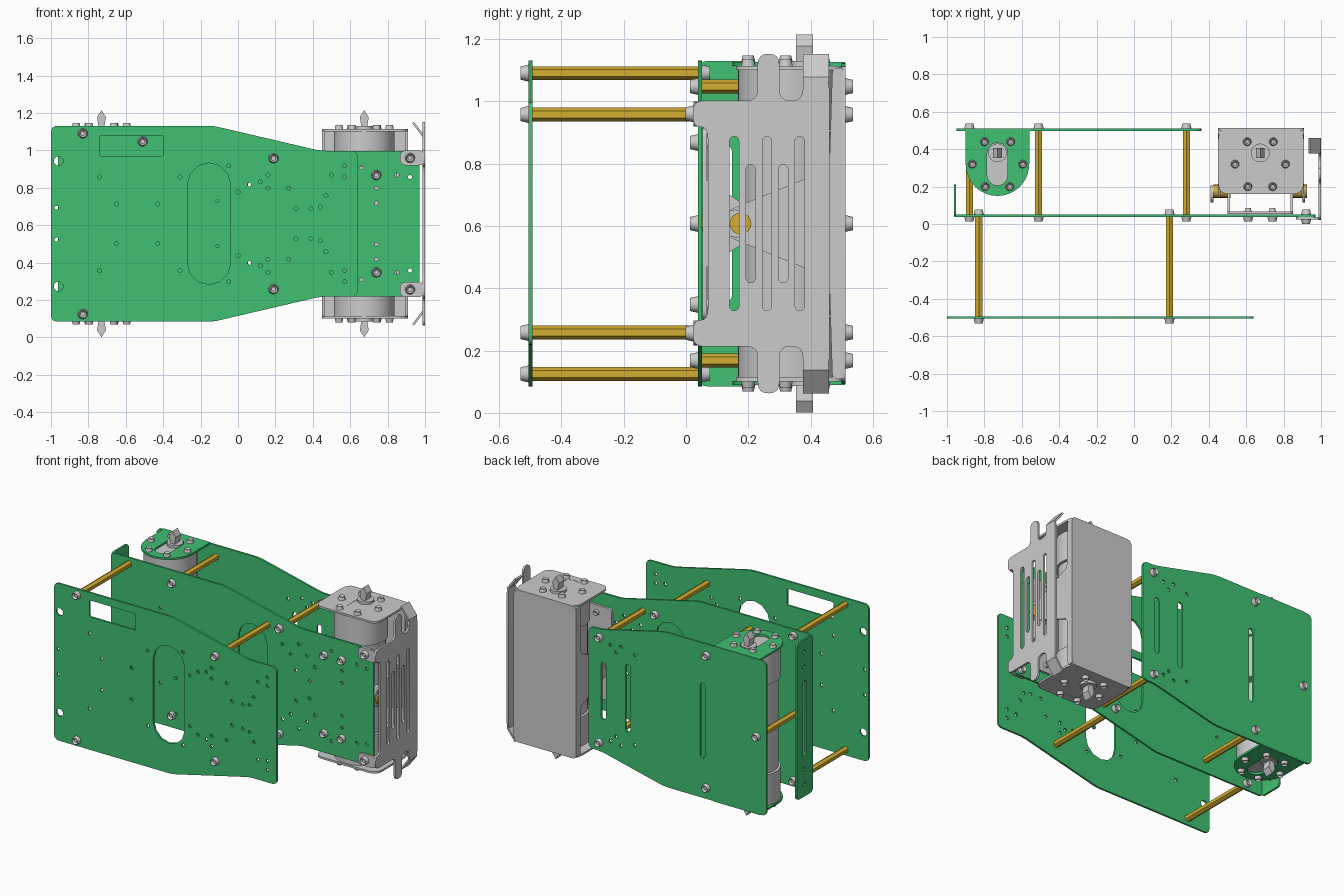
import bpy, bmesh, math
from mathutils import Matrix, Vector

if "Cube" in bpy.data.objects:
    bpy.data.objects.remove(bpy.data.objects["Cube"])

ZC = 0.608  # everything mirrors about this height


def material(name, rgb):
    m = bpy.data.materials.new(name)
    m.diffuse_color = (*rgb, 1)
    m.use_nodes = True
    m.node_tree.nodes["Principled BSDF"].inputs["Base Color"].default_value = m.diffuse_color
    return m


GREEN = material("green", (0.05, 0.53, 0.17))
GOLD = material("gold", (0.66, 0.42, 0.03))


def add(name, mesh, mat=None):
    ob = bpy.data.objects.new(name, mesh)
    bpy.context.collection.objects.link(ob)
    if mat:
        mesh.materials.clear()
        mesh.materials.append(mat)
    return ob


# ---- 2D outline helpers
def rounded(pts, r, n=4):
    out = []
    for i, p in enumerate(pts):
        p, a, b = Vector(p), Vector(pts[i - 1]), Vector(pts[(i + 1) % len(pts)])
        a = p + (a - p).normalized() * min(r, (a - p).length * 0.48)
        b = p + (b - p).normalized() * min(r, (b - p).length * 0.48)
        for k in range(n + 1):
            t = k / n
            out.append(a * (1 - t) ** 2 + p * 2 * t * (1 - t) + b * t * t)
    return out


def rect(x0, x1, y0, y1, r=0.02):
    return rounded([(x0, y0), (x1, y0), (x1, y1), (x0, y1)], r)


def circle(x, y, r, n=8):
    return [(x + r * math.cos(2 * math.pi * (i + .5) / n),
             y + r * math.sin(2 * math.pi * (i + .5) / n)) for i in range(n)]


def slot(x, y, w, h, n=6):
    r, s = w / 2, h / 2 - w / 2
    top = [(x + r * math.cos(math.pi * i / n), y + s + r * math.sin(math.pi * i / n)) for i in range(n + 1)]
    return top + [(2 * x - a, 2 * y - b) for a, b in top]


def mirrored(half):
    # half outline as (u, distance above ZC)
    return [(u, ZC + d) for u, d in half] + [(u, ZC - d) for u, d in reversed(half)]


def hole_pairs(pairs, r=0.011):
    return [circle(x, ZC + s * d, r) for x, d in pairs for s in (-1, 1)]


AXES = {"xz": ((1, 0, 0), (0, 0, 1), (0, -1, 0)),
        "yz": ((0, 1, 0), (0, 0, 1), (1, 0, 0)),
        "xy": ((1, 0, 0), (0, 1, 0), (0, 0, 1))}


def sheet(name, plane, at, outline, holes=(), mat=None, t=0.013):
    # flat sheet: filled outline with holes, t thick, centred at 'at' on its normal
    cu = bpy.data.curves.new(name, 'CURVE')
    cu.dimensions, cu.fill_mode, cu.extrude = '2D', 'BOTH', t / 2
    for loop in [outline, *holes]:
        sp = cu.splines.new('POLY')
        sp.points.add(len(loop) - 1)
        for pt, co in zip(sp.points, loop):
            pt.co = (co[0], co[1], 0, 1)
        sp.use_cyclic_u = True
    tmp = bpy.data.objects.new("tmp", cu)
    bpy.context.collection.objects.link(tmp)
    bpy.context.view_layer.update()
    dg = bpy.context.evaluated_depsgraph_get()
    me = bpy.data.meshes.new_from_object(tmp.evaluated_get(dg))
    bpy.data.objects.remove(tmp)
    u, v, w = (Vector(a) for a in AXES[plane])
    shift = Vector([abs(c) * at for c in w])
    me.transform(Matrix.Translation(shift) @ Matrix((u, v, w)).transposed().to_4x4())
    bm = bmesh.new()
    bm.from_mesh(me)
    bmesh.ops.remove_doubles(bm, verts=bm.verts, dist=1e-5)
    bm.to_mesh(me)
    bm.free()
    return add(name, me, mat)


def rod(name, p0, p1, r, seg=24, mat=None, r2=None):
    p0, p1 = Vector(p0), Vector(p1)
    bm = bmesh.new()
    bmesh.ops.create_cone(bm, cap_ends=True, segments=seg, radius1=r,
                          radius2=r if r2 is None else r2, depth=(p1 - p0).length)
    me = bpy.data.meshes.new(name)
    bm.to_mesh(me)
    bm.free()
    rot = (p1 - p0).to_track_quat('Z', 'Y').to_matrix().to_4x4()
    me.transform(Matrix.Translation((p0 + p1) / 2) @ rot)
    return add(name, me, mat)


# shared screw head with a hex socket
bm = bmesh.new()
bmesh.ops.create_cone(bm, cap_ends=True, segments=12, radius1=0.027, radius2=0.021,
                      depth=0.026, matrix=Matrix.Translation((0, 0, 0.013)))
cap = max(bm.faces, key=lambda f: f.calc_center_median().z)
bmesh.ops.inset_region(bm, faces=[cap], thickness=0.009)
bmesh.ops.translate(bm, verts=cap.verts, vec=(0, 0, -0.012))
SCREW = bpy.data.meshes.new("screw")
bm.to_mesh(SCREW)
bm.free()


def screw(p, d, s=1.0):
    ob = add("screw", SCREW)
    ob.location, ob.scale = p, (s, s, s)
    ob.rotation_euler = Vector(d).to_track_quat('Z', 'Y').to_euler()


# ---- front plate
holes = hole_pairs([(-.74, .25), (-.65, .105), (-.43, .105), (-.31, .25), (-.11, .12), (-.05, .31),
                    (0, .17), (.06, .21), (.12, .225), (.16, .26), (.16, .19), (.27, .19), (.31, .08),
                    (.39, .08), (.44, .09), (.47, .15), (.5, .26), (.57, .31), (.57, .25), (-.97, .085)])
holes += hole_pairs([(-.96, .335)], 0.026)
holes += [slot(-.155, ZC, .23, .65), rect(-.74, -.40, .97, 1.08, .01)]
sheet("front_plate", "xz", -0.5,
      rounded(mirrored([(-1, .523), (-.13, .523), (.44, .39), (.64, .39)]), .035), holes, GREEN)

# ---- middle plate with folded end flange
holes = hole_pairs([(-.6, .25), (-.3, .1), (.3, .25), (.36, .2), (.42, .28), (.48, .22), (.54, .16),
                    (.4, .1), (.5, .06), (.74, .11), (.74, .19), (.85, .26), (.92, .25), (.66, .3)])
sheet("middle_plate", "xz", 0.045,
      rounded(mirrored([(-.96, .523), (-.13, .523), (.44, .39), (.97, .39)]), .03),
      holes + [slot(.08, ZC, .21, .65)], GREEN)
sheet("middle_plate_flange", "yz", -0.957, rect(.04, .21, .085, 1.13, .03),
      [slot(.13, ZC, .035, .5)] + hole_pairs([(.13, .44), (.13, .34)], .014), GREEN)

# ---- back plate with slots and folded motor tabs
holes = hole_pairs([(.16, .28), (.2, .32), (.12, .33), (.02, .3)])
holes += [slot(.25, ZC, .035, .38), slot(.07, ZC, .035, .45), slot(-.48, ZC, .035, .5)]
sheet("back_plate", "xz", 0.505,
      rounded(mirrored([(-.95, .515), (-.2, .515), (.27, .405), (.36, .405)]), .04), holes, GREEN)
MX = (-0.73, 0.675)  # rear and front motor axes
tab = [(MX[0] + .17, .51)] + [(MX[0] + .17 * math.cos(a), .32 - .17 * math.sin(a))
                              for a in (math.pi * i / 16 for i in range(17))] + [(MX[0] - .17, .51)]

# ---- swinging motor carrier (grey)
sheet("carrier_back", "xz", 0.506, rect(.45, .91, .1, 1.113, .03))
arm = rounded(mirrored([(.14, .045), (.46, .175), (.47, .5), (.51, .5)]), .02)
for x in (.456, .902):
    sheet("carrier_arm", "yz", x, arm)
sheet("carrier_base", "xz", 0.06, rect(.50, .85, .30, .915, .03), t=.015)
for x in (.507, .844):
    sheet("base_ear", "yz", x, rounded(mirrored([(.055, .15), (.21, .045)]), .03))
for x0, x1 in ((.425, .515), (.84, .925)):
    rod("pivot_pin", (x0, .175, ZC), (x1, .175, ZC), .035, 16, GOLD)
for x, d in ((.425, -1), (.9, 1)):
    rod("pivot_washer", (x, .16, ZC), (x + .015 * d, .16, ZC), .045, 16)

# ---- motor pairs, end caps, shafts
for i, mx in enumerate(MX):
    for s in (-1, 1):
        P = lambda d, x=mx, y=.33: (x, y, ZC + s * d)
        rod("gearbox", P(.30), P(.505), .163, 40)
        rod("motor_body", P(.06), P(.295), .15, 40)
        rod("motor_rear_cap", P(.02), P(.06), .15, 40, r2=.15)
        rod("motor_tail", P(.0), P(.02), .05, 16)
        end = ZC + s * .512
        opening = [slot(mx, .32, .11, .23)]
        if i == 0:
            sheet("motor_tab", "xy", end, tab, opening, GREEN)
        else:
            sheet("carrier_cap", "xy", end - s * .012, rect(.45, .908, .16, .512, .06), opening)
        rod("shaft_boss", P(.49, y=.38), P(.522, y=.38), .05, 24)
        # wedge-tipped shaft
        prof = [(mx - .012, ZC + s * .5), (mx + .012, ZC + s * .5), (mx + .024, ZC + s * .57),
                (mx, ZC + s * .607), (mx - .024, ZC + s * .57)]
        sheet("shaft", "xz", .38, prof, t=.055)
        for dx, y in ((.07, .44), (.135, .32), (.066, .2)):
            for k in (-1, 1):
                screw((mx + k * dx, y, ZC + s * (.517 if i == 0 else .506)), (0, 0, s), .85)

# ---- standoffs with a screw at each end
SPANS = [(-.83, .483, -.5, .045), (.19, .35, -.5, .045),
         (-.51, .44, .045, .505), (.28, .35, .045, .505), (-.88, 0, .045, .505)]
for x, d, y0, y1 in SPANS:
    for z in sorted({ZC - d, ZC + d}):
        rod("standoff", (x, y0, z), (x, y1, z), .022, 6, GOLD)
        screw((x, y0 - .006, z), (0, -1, 0))
        screw((x, y1 + .006, z), (0, 1, 0))

# ---- bumper: slotted guard, bent prongs and mounting tabs
half = [(.07, .31), (.022, .31), (.022, .395), (.23, .395), (.23, .545), (.30, .545),
        (.30, .395), (.375, .395), (.375, .47), (.46, .47)]
bars = [slot(.155 + .0525 * k, ZC, .03, .56 if k % 2 == 0 else .38) for k in range(5)]
sheet("bumper", "yz", 0.992, rounded(mirrored(half), .035), bars)
for s in (-1, 1):
    z = ZC + s * .352
    sheet("bumper_tab", "xz", 0.031, rounded([(.865, z - .04), (.998, z - .04), (.998, z + .04),
                                              (.865, z + .04)], .035))
    screw((.92, .025, z), (0, -1, 0))
    screw((.92, .051, z), (0, 1, 0))
    prong = [(.998, ZC + s * .455), (.998, ZC + s * .47), (.94, ZC + s * .545), (.932, ZC + s * .537),
             (.986, ZC + s * .465)]
    sheet("bent_prong", "xz", .4175, prong, t=.083)
    for x in (.61, .74):
        screw((x, .039, ZC + s * .26), (0, -1, 0))
        screw((x, .067, ZC + s * .26), (0, 1, 0), .7)

# ---- smooth rounded parts, keep edges sharp
for ob in bpy.context.scene.objects:
    ob.select_set(True)
bpy.context.view_layer.objects.active = bpy.context.scene.objects[0]
bpy.ops.object.shade_smooth_by_angle(angle=math.radians(35))
